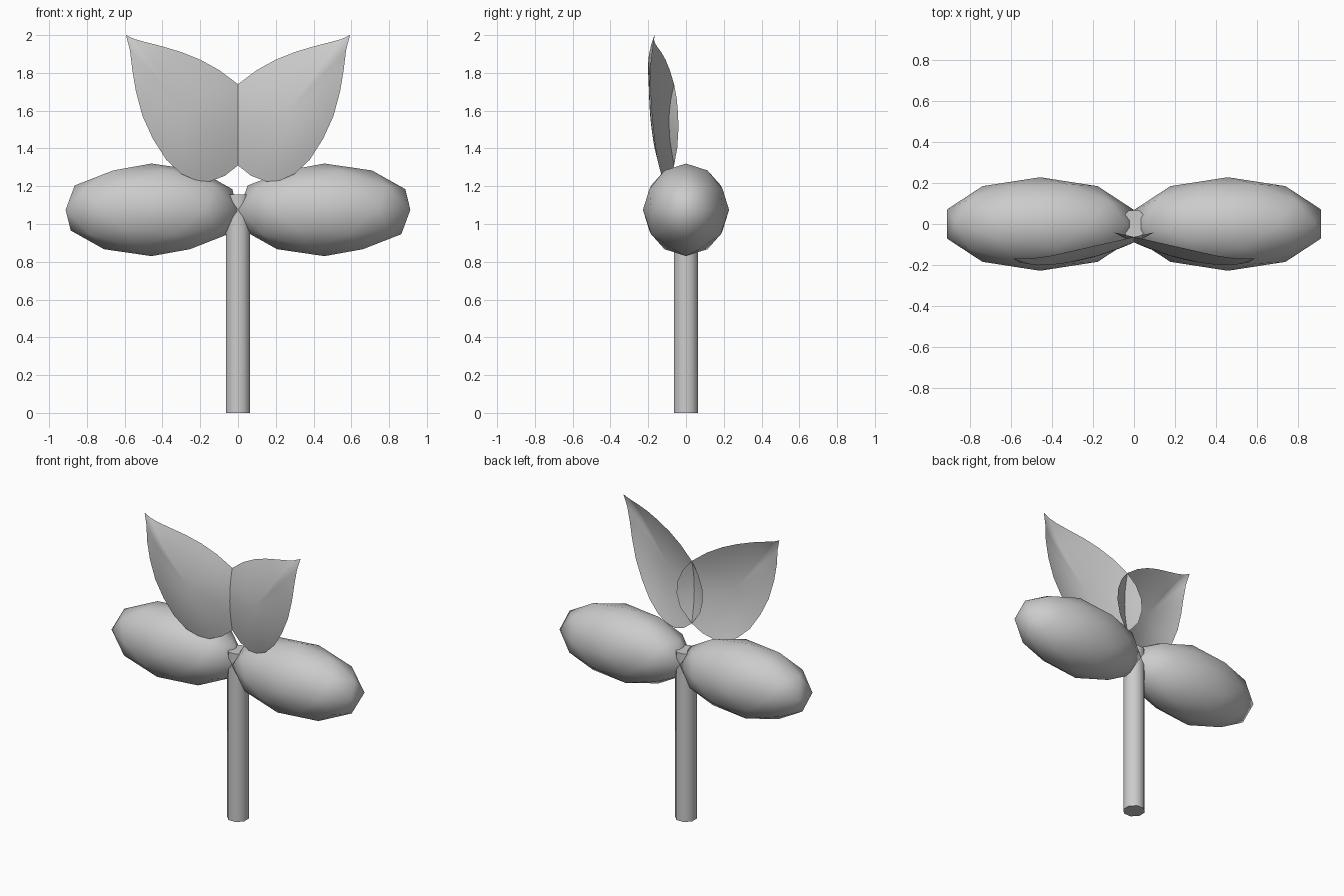
import bpy
import bmesh

if "Cube" in bpy.data.objects:
    bpy.data.objects.remove(bpy.data.objects["Cube"])

grey = bpy.data.materials.new("plain_grey")
grey.diffuse_color = (0.6, 0.6, 0.6, 1)
grey.use_nodes = True
grey.node_tree.nodes["Principled BSDF"].inputs["Base Color"].default_value = grey.diffuse_color


def finish(obj, name, angle):
    obj.name = name
    obj.data.materials.clear()
    obj.data.materials.append(grey)
    bpy.ops.object.select_all(action='DESELECT')
    obj.select_set(True)
    bpy.context.view_layer.objects.active = obj
    bpy.ops.object.shade_smooth_by_angle(angle=angle)


# Stem: eight-sided post with flat sides facing front and back
bpy.ops.mesh.primitive_cylinder_add(vertices=8, radius=0.07, depth=1.155,
                                    location=(0, 0, 0.5775), rotation=(0, 0, 0.3927))
finish(bpy.context.object, "stem", 0.9)

# Side lobes: stretched low-poly spheres meeting over the stem
for side, x in (("left", -0.458), ("right", 0.458)):
    bpy.ops.mesh.primitive_ico_sphere_add(subdivisions=2, radius=1, location=(x, 0, 1.075))
    lobe = bpy.context.object
    lobe.scale = (0.478, 0.228, 0.245)
    bpy.ops.object.transform_apply(location=False, rotation=False, scale=True)
    finish(lobe, side + "_lobe", 1.4)

# Upper petals: cupped sheets that cross each other at the middle
OUTLINE = [(0.593, 2.0), (0.545, 1.978), (0.49, 1.963), (0.40, 1.94), (0.30, 1.91),
           (0.20, 1.87), (0.10, 1.815), (0.0, 1.74), (-0.06, 1.665), (-0.095, 1.58),
           (-0.10, 1.50), (-0.075, 1.405), (0.0, 1.31), (0.07, 1.255), (0.15, 1.225),
           (0.22, 1.23), (0.30, 1.265), (0.38, 1.34), (0.45, 1.45), (0.505, 1.57),
           (0.54, 1.70), (0.56, 1.82), (0.572, 1.92)]
CENTRE = (0.25, 1.58)
RINGS = 8


def petal_point(x, z, t):
    """Slanted plane, bulged to the front, with the tip curling back."""
    y = -0.063 - 0.227 * x - 0.055 * (1 - t * t)
    y += 0.03 * max(0, (x - 0.45) / 0.14) * max(0, (z - 1.8) / 0.2)
    return y


for side, sign in (("left", -1), ("right", 1)):
    bm = bmesh.new()
    cx, cz = CENTRE
    hub = bm.verts.new((sign * cx, petal_point(cx, cz, 0), cz))
    rings = []
    for r in range(1, RINGS + 1):
        t = r / RINGS
        ring = []
        for px, pz in OUTLINE:
            x, z = cx + (px - cx) * t, cz + (pz - cz) * t
            ring.append(bm.verts.new((sign * x, petal_point(x, z, t), z)))
        rings.append(ring)
    n = len(OUTLINE)
    for i in range(n):
        j = (i + 1) % n
        bm.faces.new((hub, rings[0][i], rings[0][j]))
        for a, b in zip(rings, rings[1:]):
            bm.faces.new((a[i], b[i], b[j], a[j]))
    # Face the sheet to the front
    bm.normal_update()
    if sum(f.normal.y for f in bm.faces) > 0:
        bmesh.ops.reverse_faces(bm, faces=bm.faces[:])
    mesh = bpy.data.meshes.new(side + "_petal")
    bm.to_mesh(mesh)
    bm.free()
    petal = bpy.data.objects.new(side + "_petal", mesh)
    bpy.context.collection.objects.link(petal)
    finish(petal, side + "_petal", 1.0)
